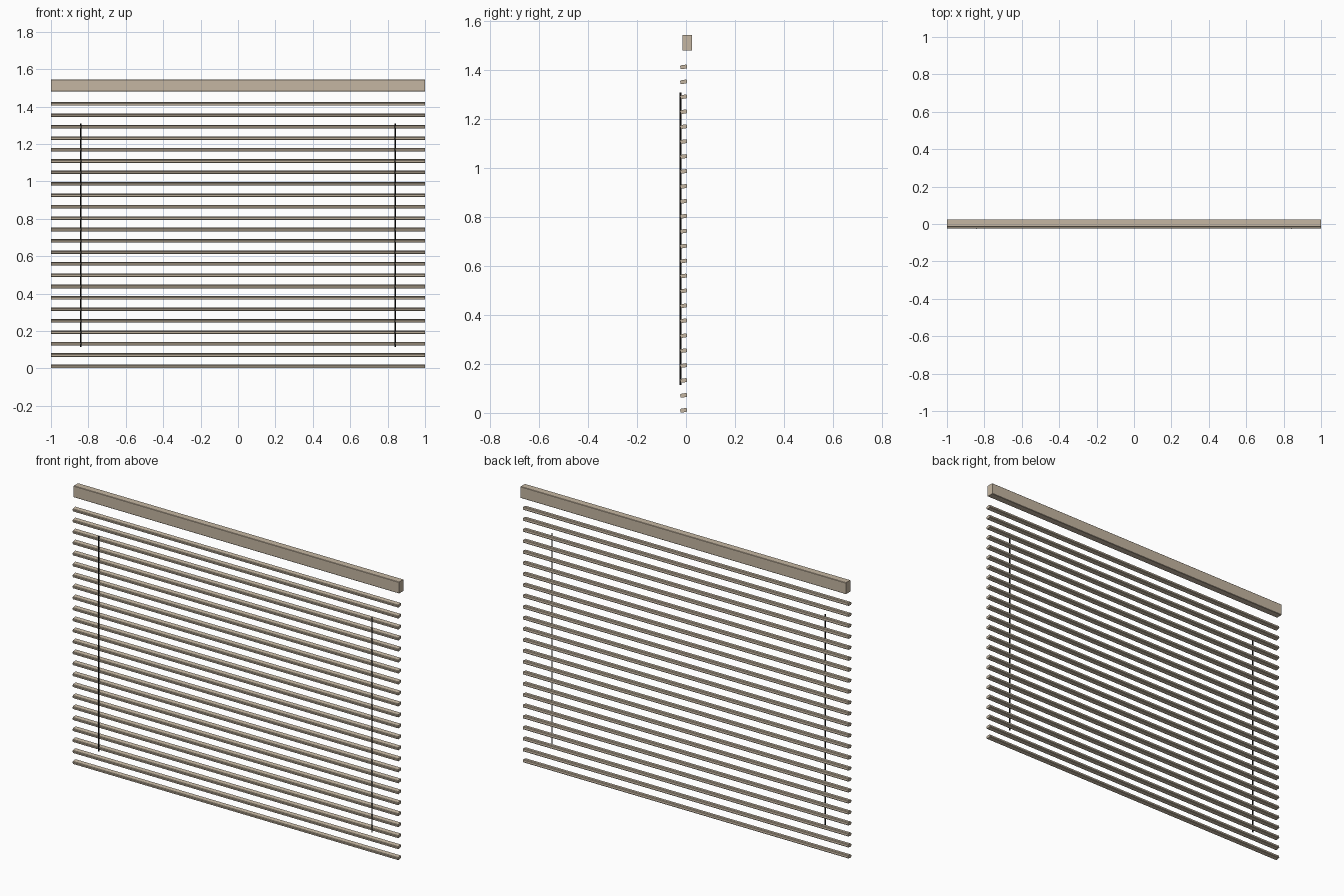
import bpy, math

if "Cube" in bpy.data.objects:
    bpy.data.objects.remove(bpy.data.objects["Cube"])

def material(name, rgb):
    m = bpy.data.materials.new(name)
    m.diffuse_color = (*rgb, 1)
    m.use_nodes = True
    m.node_tree.nodes["Principled BSDF"].inputs["Base Color"].default_value = m.diffuse_color
    return m

WOOD = material("beige", (0.56, 0.47, 0.36))
BLACK = material("black", (0.01, 0.01, 0.01))

def prism(name, profile, half_len, mat):
    """Extrude a (y, z) profile along x."""
    n = len(profile)
    verts = [(x, y, z) for x in (-half_len, half_len) for y, z in profile]
    faces = [tuple(reversed(range(n))), tuple(range(n, 2 * n))]
    faces += [(i, (i + 1) % n, n + (i + 1) % n, n + i) for i in range(n)]
    me = bpy.data.meshes.new(name)
    me.from_pydata(verts, [], faces)
    ob = bpy.data.objects.new(name, me)
    bpy.context.collection.objects.link(ob)
    me.materials.append(mat)
    return ob

def chamfered(w, h, c, tilt=0.0):
    """Rectangle with cut corners, rotated by tilt."""
    a, b = w / 2, h / 2
    pts = [(-a + c, -b), (a - c, -b), (a, -b + c), (a, b - c),
           (a - c, b), (-a + c, b), (-a, b - c), (-a, -b + c)]
    s, k = math.sin(tilt), math.cos(tilt)
    return [(y * k - z * s, y * s + z * k) for y, z in pts]

# head rail
rail = prism("head_rail", chamfered(0.04, 0.064, 0.002), 1.0, WOOD)
rail.location = (0, 0.005, 1.513)

# slats, tilted slightly up towards the back
COUNT, LOW, HIGH = 24, 0.0105, 1.414
slat_profile = chamfered(0.028, 0.016, 0.003, math.radians(9))
for i in range(COUNT):
    slat = prism(f"slat_{i + 1:02d}", slat_profile, 1.0, WOOD)
    slat.location = (0, -0.0095, LOW + (HIGH - LOW) * i / (COUNT - 1))

# cords
for side, x in (("left", -0.84), ("right", 0.84)):
    bpy.ops.mesh.primitive_cylinder_add(vertices=12, radius=0.0035, depth=1.195,
                                        location=(x, -0.0225, 0.7125))
    cord = bpy.context.object
    cord.name = f"cord_{side}"
    cord.data.materials.append(BLACK)
    bpy.ops.object.shade_smooth_by_angle()
